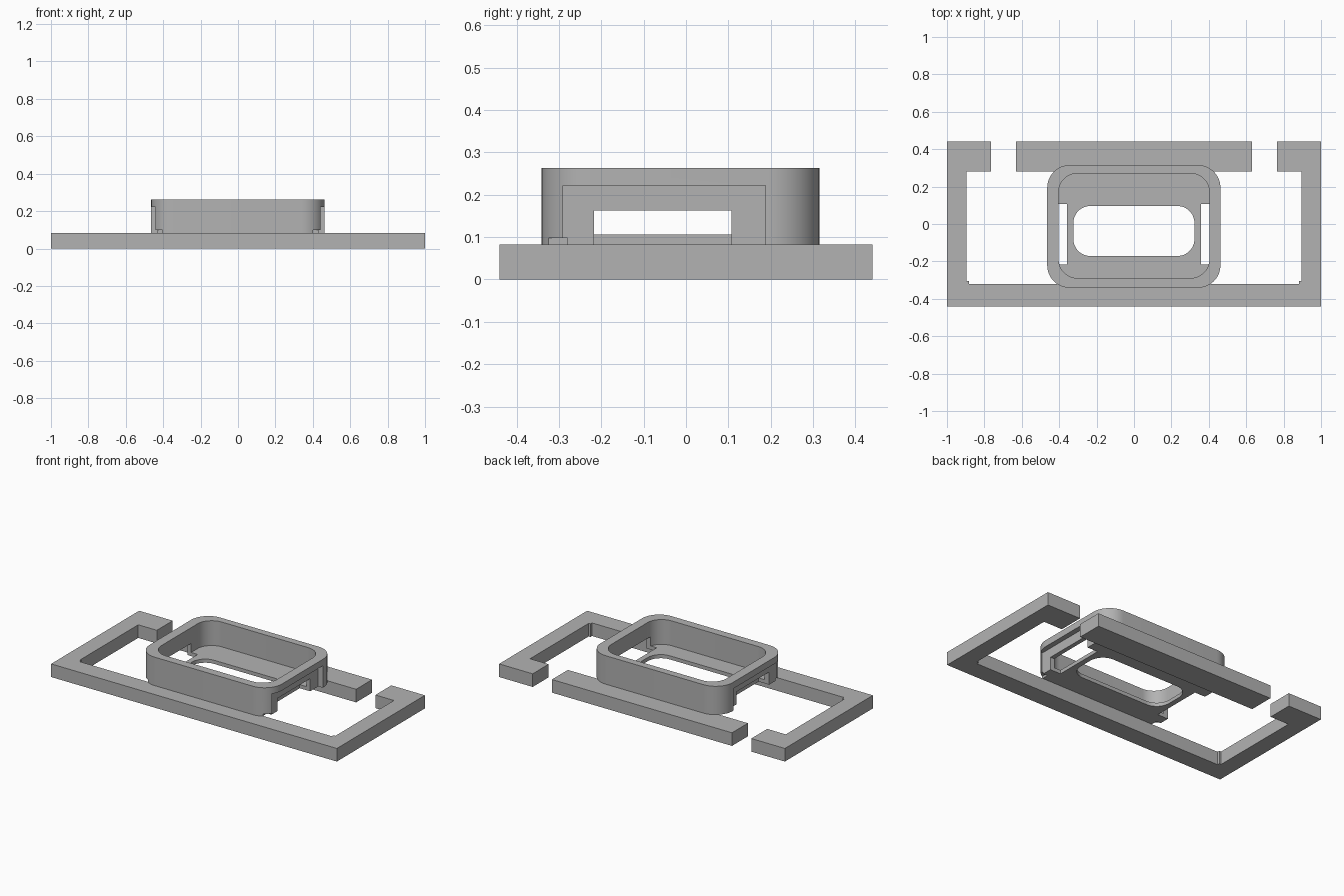
import bpy
import bmesh
import math

cube = bpy.data.objects.get("Cube")
if cube:
    bpy.data.objects.remove(cube, do_unlink=True)

grey = bpy.data.materials.new("plain_grey")
grey.use_nodes = True
grey.diffuse_color = (0.45, 0.45, 0.45, 1)
grey.node_tree.nodes["Principled BSDF"].inputs["Base Color"].default_value = grey.diffuse_color

BASE_TOP, CASE_TOP, FLOOR_TOP = 0.083, 0.263, 0.106


def prism(name, outline, z0, z1):
    """Extrude a flat outline from z0 up to z1."""
    bm = bmesh.new()
    face = bm.faces.new([bm.verts.new((x, y, z0)) for x, y in outline])
    top = bmesh.ops.extrude_face_region(bm, geom=[face])["geom"]
    verts = [v for v in top if isinstance(v, bmesh.types.BMVert)]
    bmesh.ops.translate(bm, verts=verts, vec=(0, 0, z1 - z0))
    bmesh.ops.recalc_face_normals(bm, faces=bm.faces)
    mesh = bpy.data.meshes.new(name)
    bm.to_mesh(mesh)
    bm.free()
    mesh.materials.append(grey)
    obj = bpy.data.objects.new(name, mesh)
    bpy.context.collection.objects.link(obj)
    return obj


def rect(x0, x1, y0, y1):
    return [(x0, y0), (x1, y0), (x1, y1), (x0, y1)]


def rounded(x0, x1, y0, y1, r, steps=12):
    """Rounded rectangle outline, counter-clockwise."""
    centres = [(x1 - r, y1 - r), (x0 + r, y1 - r), (x0 + r, y0 + r), (x1 - r, y0 + r)]
    points = []
    for corner, (cx, cy) in enumerate(centres):
        for i in range(steps + 1):
            a = math.pi / 2 * (corner + i / steps)
            points.append((cx + r * math.cos(a), cy + r * math.sin(a)))
    return points


def cut(target, outline, z0, z1):
    """Subtract an extruded outline from the target and bake the result."""
    cutter = prism("cutter", outline, z0, z1)
    cutter.hide_render = True
    mod = target.modifiers.new("cut", "BOOLEAN")
    mod.operation = "DIFFERENCE"
    mod.solver = "EXACT"
    mod.object = cutter
    bpy.context.view_layer.update()
    graph = bpy.context.evaluated_depsgraph_get()
    baked = bpy.data.meshes.new_from_object(target.evaluated_get(graph))
    target.modifiers.clear()
    target.data = baked
    bpy.data.objects.remove(cutter, do_unlink=True)


# Base frame: open U with hooked ends and small inner corner blocks
half = [(1, -0.44), (1, 0.44), (0.765, 0.44), (0.765, 0.281),
        (0.895, 0.281), (0.895, -0.305), (0.882, -0.305), (0.882, -0.321)]
prism("base_frame", half + [(-x, y) for x, y in reversed(half)], 0, BASE_TOP)

# Separate back bar between the two gaps
prism("back_bar", rect(-0.63, 0.63, 0.281, 0.44), 0, BASE_TOP)

# Case: rounded tray with an open top and a slot through the floor
case = prism("case", rounded(-0.464, 0.462, -0.341, 0.315, 0.12), BASE_TOP, CASE_TOP)
cut(case, rounded(-0.403, 0.403, -0.289, 0.27, 0.1), FLOOR_TOP, 0.4)
cut(case, rounded(-0.324, 0.323, -0.171, 0.096, 0.09), 0, 0.2)

# Side recesses, windows and lower front steps on both ends
for side in (-1, 1):
    def span(a, y0, y1):
        return rect(*sorted((side * a, side * 0.6)), y0, y1)
    cut(case, span(0.43, -0.29, 0.188), 0, 0.222)
    cut(case, span(0.357, -0.217, 0.107), 0, 0.163)
    cut(case, span(0.40, -0.325, -0.28), 0, 0.098)

# Smooth the rounded walls, keep the edges sharp
bpy.ops.object.select_all(action="DESELECT")
case.select_set(True)
bpy.context.view_layer.objects.active = case
bpy.ops.object.shade_smooth_by_angle(angle=math.radians(30))
